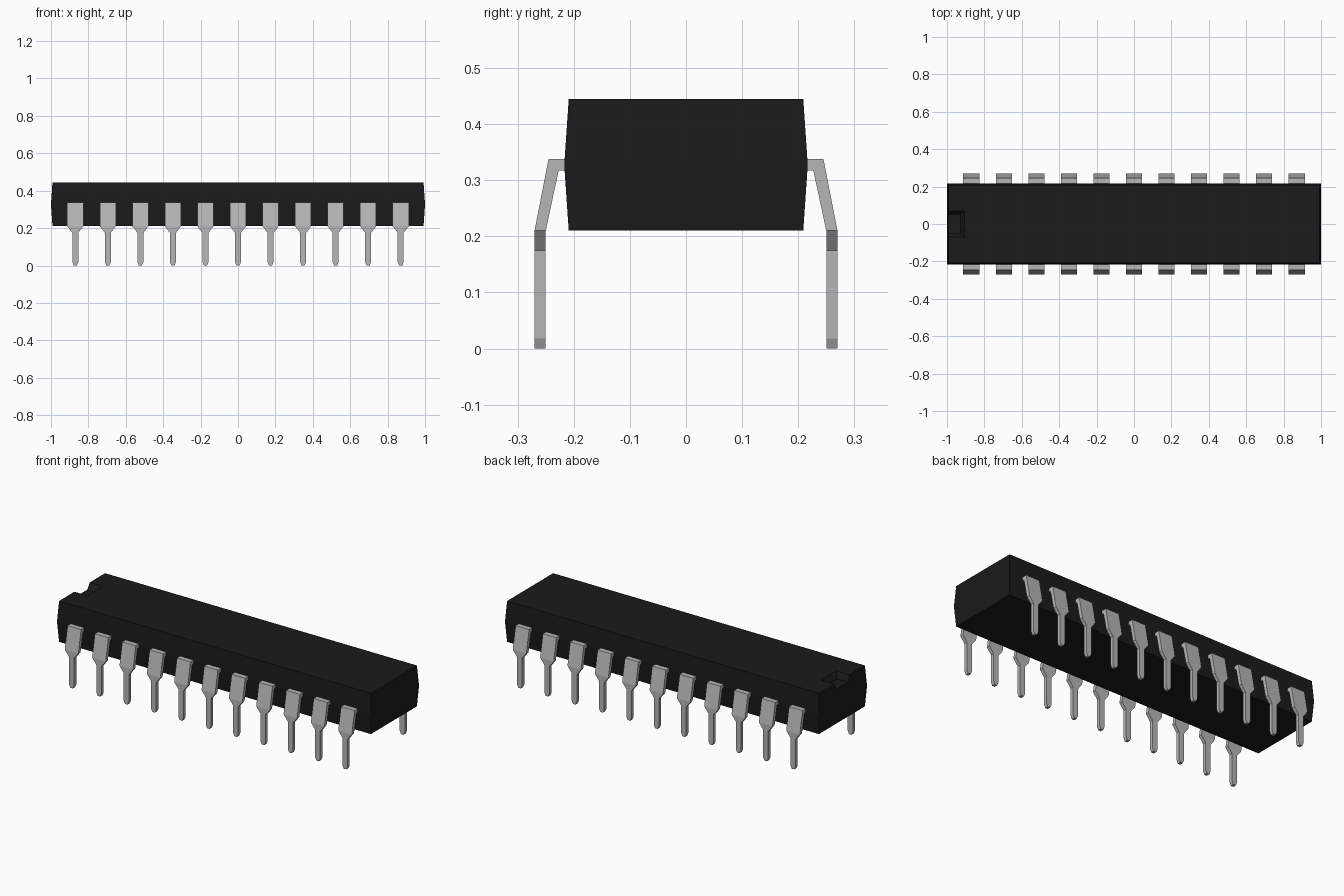
import bpy
import bmesh

if "Cube" in bpy.data.objects:
    bpy.data.objects.remove(bpy.data.objects["Cube"], do_unlink=True)


def make_material(name, rgb, roughness):
    mat = bpy.data.materials.new(name)
    mat.use_nodes = True
    mat.diffuse_color = (*rgb, 1)
    shader = mat.node_tree.nodes["Principled BSDF"]
    shader.inputs["Base Color"].default_value = (*rgb, 1)
    shader.inputs["Roughness"].default_value = roughness
    return mat


def loft(name, rings, mat):
    """Closed solid through a row of four-cornered sections."""
    bm = bmesh.new()
    rows = [[bm.verts.new(p) for p in ring] for ring in rings]
    for a, b in zip(rows, rows[1:]):
        for i in range(4):
            j = (i + 1) % 4
            bm.faces.new((a[i], a[j], b[j], b[i]))
    bm.faces.new(rows[0])
    bm.faces.new(rows[-1])
    bmesh.ops.recalc_face_normals(bm, faces=bm.faces)
    mesh = bpy.data.meshes.new(name)
    bm.to_mesh(mesh)
    bm.free()
    mesh.materials.append(mat)
    obj = bpy.data.objects.new(name, mesh)
    bpy.context.collection.objects.link(obj)
    return obj


def rectangle(x0, x1, y, z):
    return [(x0, -y, z), (x1, -y, z), (x1, y, z), (x0, y, z)]


black = make_material("black plastic", (0.0105, 0.0105, 0.0105), 0.6)
grey = make_material("grey metal", (0.47, 0.47, 0.47), 0.4)

# Body, widest along its middle seam
body = loft("body", [rectangle(-0.992, 0.992, 0.209, 0.21),
                     rectangle(-1, 1, 0.217, 0.327),
                     rectangle(-0.992, 0.992, 0.209, 0.445)], black)

# Sloped orientation notch in the top of one end
cutter = loft("notch_cutter", [rectangle(-1.1, -0.927, 0.05, 0.41),
                               rectangle(-1.1, -0.903, 0.074, 0.452)], black)
cutter.hide_render = True
cut = body.modifiers.new("notch", "BOOLEAN")
cut.operation = "DIFFERENCE"
cut.solver = "EXACT"
cut.object = cutter
bpy.context.view_layer.objects.active = body
bpy.ops.object.modifier_apply(modifier=cut.name)
bpy.data.objects.remove(cutter, do_unlink=True)

# Bent pin sections: outer y, outer z, inner y, inner z, half width
SECTIONS = [(0.2, 0.338, 0.2, 0.317, 0.043),
            (0.245, 0.338, 0.227, 0.317, 0.043),
            (0.27, 0.21, 0.25, 0.21, 0.043),
            (0.27, 0.175, 0.25, 0.175, 0.016),
            (0.27, 0.018, 0.25, 0.018, 0.016),
            (0.27, 0, 0.25, 0, 0.008)]
COUNT, PITCH = 11, 0.174

# Two rows of pins, centred along the body
for side, label in ((-1, "front"), (1, "back")):
    for i in range(COUNT):
        x = (i - (COUNT - 1) / 2) * PITCH
        rings = [[(x - w, side * yo, zo), (x + w, side * yo, zo),
                  (x + w, side * yi, zi), (x - w, side * yi, zi)]
                 for yo, zo, yi, zi, w in SECTIONS]
        loft(f"{label}_pin_{i + 1}", rings, grey)
